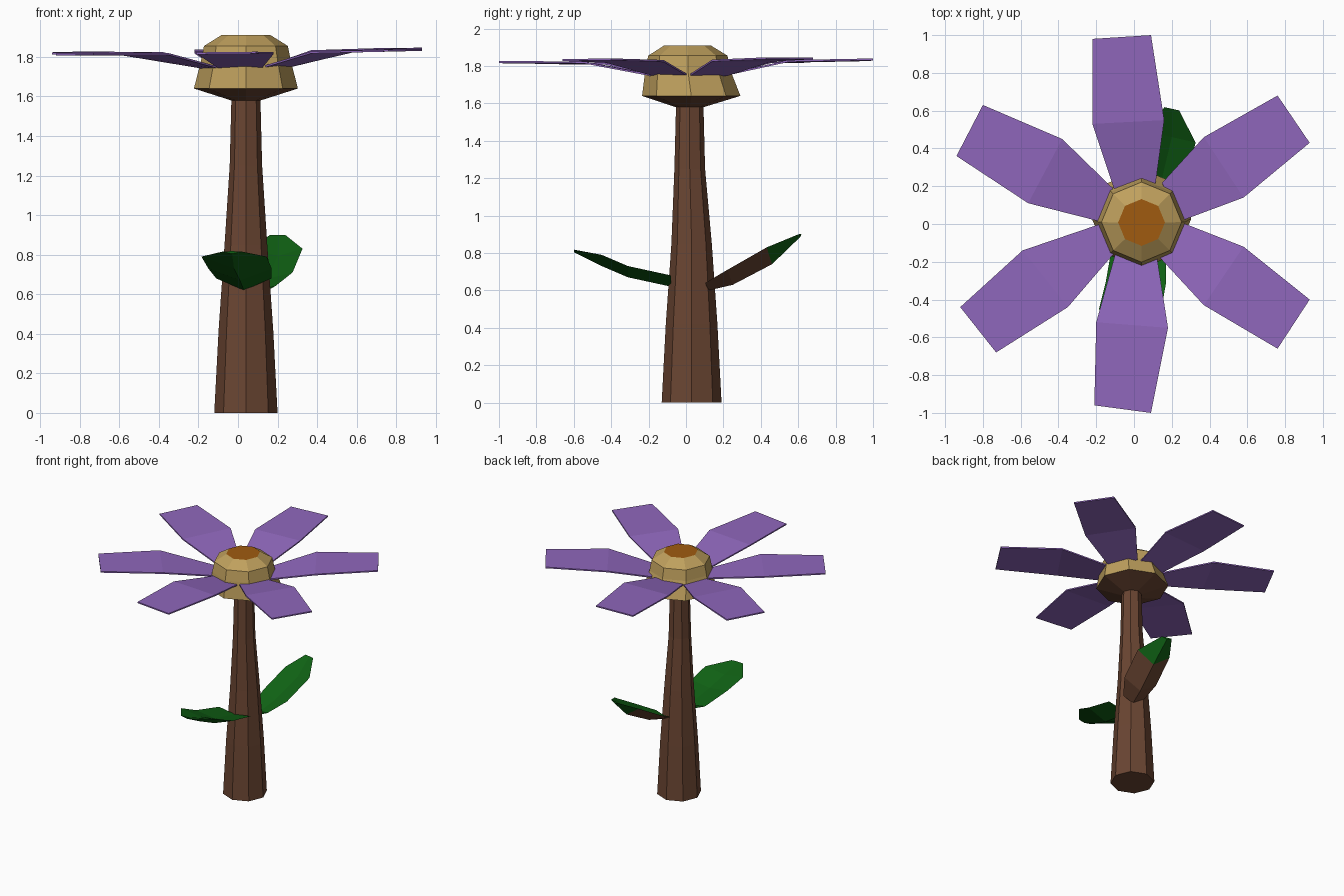
import bpy, bmesh, math
from mathutils import Vector

if "Cube" in bpy.data.objects:
    bpy.data.objects.remove(bpy.data.objects["Cube"])


def material(name, rgb):
    m = bpy.data.materials.new(name)
    m.diffuse_color = (*rgb, 1)
    m.use_nodes = True
    m.node_tree.nodes["Principled BSDF"].inputs["Base Color"].default_value = m.diffuse_color
    return m


BROWN = material("bark brown", (0.145, 0.060, 0.032))
GOLD = material("straw gold", (0.520, 0.350, 0.110))
ORANGE = material("pollen orange", (0.350, 0.105, 0.005))
PURPLE = material("petal purple", (0.275, 0.135, 0.500))
GREEN = material("leaf green", (0.005, 0.120, 0.007))


def make(name, verts, faces, mats):
    bm = bmesh.new()
    vs = [bm.verts.new(v) for v in verts]
    for f in faces:
        bm.faces.new([vs[i] for i in f])
    bmesh.ops.recalc_face_normals(bm, faces=bm.faces)
    mesh = bpy.data.meshes.new(name)
    bm.to_mesh(mesh)
    bm.free()
    for m in mats:
        mesh.materials.append(m)
    ob = bpy.data.objects.new(name, mesh)
    bpy.context.collection.objects.link(ob)
    return ob


def loft(name, rings, mats):
    """Skin equal-sized rings of points and cap both ends."""
    n = len(rings[0])
    verts = [p for r in rings for p in r]
    faces = [(k * n + i, k * n + (i + 1) % n, (k + 1) * n + (i + 1) % n, (k + 1) * n + i)
             for k in range(len(rings) - 1) for i in range(n)]
    faces += [tuple(range(n)), tuple(range(len(verts) - n, len(verts)))]
    return make(name, verts, faces, mats)


def octagon(x, y, z, r):
    return [(x + r * math.cos(i * math.pi / 4), y + r * math.sin(i * math.pi / 4), z)
            for i in range(8)]


# Tapered eight-sided stem
loft("stem", [octagon(0.04, y, z, r) for y, z, r in
              [(0.03, 0, 0.16), (0.03, 0.42, 0.138), (0.03, 0.85, 0.108),
               (0.02, 1.25, 0.082), (0.02, 1.60, 0.073)]], [BROWN])

# Flower head: brown underside, gold sides, orange top
head = loft("flower_head", [octagon(0.04, y, z, r) for y, z, r in
                            [(0.02, 1.58, 0.075), (0.028, 1.64, 0.263), (0.01, 1.775, 0.228),
                             (0.01, 1.855, 0.212), (0.008, 1.91, 0.124)]], [GOLD, BROWN, ORANGE])
for p in head.data.polygons:
    if p.center.z < 1.63:
        p.material_index = 1
    elif p.normal.z > 0.95:
        p.material_index = 2

# Petals: base, middle and tip edge, each as two plan points
PETALS = {
    "north": [(-.12, .20), (.12, .22), (-.22, .53), (.16, .55), (-.22, .98), (.09, 1.0)],
    "north_east": [(.16, .24), (.28, .02), (.37, .46), (.58, .14), (.76, .68), (.93, .43)],
    "south_east": [(.27, .01), (.13, -.18), (.58, -.12), (.37, -.43), (.93, -.40), (.76, -.66)],
    "south": [(.13, -.19), (-.11, -.16), (.18, -.55), (-.20, -.52), (.09, -1.0), (-.21, -.96)],
    "south_west": [(-.11, -.16), (-.20, 0), (-.35, -.44), (-.59, -.14), (-.73, -.68), (-.92, -.44)],
    "north_west": [(-.19, .01), (-.13, .21), (-.56, .11), (-.38, .45), (-.94, .36), (-.80, .63)],
}
for side, pts in PETALS.items():
    rings = []
    for k, z in enumerate((1.742, 1.816, 1.822)):
        ring = []
        for x, y in pts[2 * k:2 * k + 2]:
            if k == 0:  # tuck the root into the head
                x, y = 0.04 + (x - 0.04) * 0.9, 0.01 + (y - 0.01) * 0.9
            ring.append(Vector((x, y, z + 0.012 * x + 0.007 * y)))
        up = Vector((0, 0, 0.01))
        rings.append(ring + [ring[1] + up, ring[0] + up])
    loft("petal_" + side, rings, [PURPLE])


def leaf(name, stations, side):
    """Boat-shaped leaf; stations are keel x, y, z, half width, edge lift."""
    side = Vector(side)
    rings = []
    for x, y, z, w, lift in stations:
        keel = Vector((x, y, z))
        up = Vector((0, 0, lift))
        rings.append([keel, keel + side * w + up, keel + up * 0.5 + Vector((0, 0, 0.008)),
                      keel - side * w + up])
    return loft(name, rings, [GREEN, BROWN])


leaf("front_leaf", [(.03, -.08, .62, .14, .06), (.01, -.31, .67, .16, .06),
                    (-.02, -.45, .73, .165, .06), (-.03, -.60, .805, .05, .01)], (1, 0, 0))
back = leaf("back_leaf", [(.11, .12, .60, .08, .04), (.15, .25, .63, .13, .08),
                          (.20, .46, .74, .13, .09), (.20, .61, .885, .04, .015)],
            (.97, -.22, 0))
# Withered brown underside on the back leaf, short of the tip
for p in back.data.polygons:
    if p.normal.z < -0.05 and 0.13 < p.center.y < 0.5:
        p.material_index = 1
